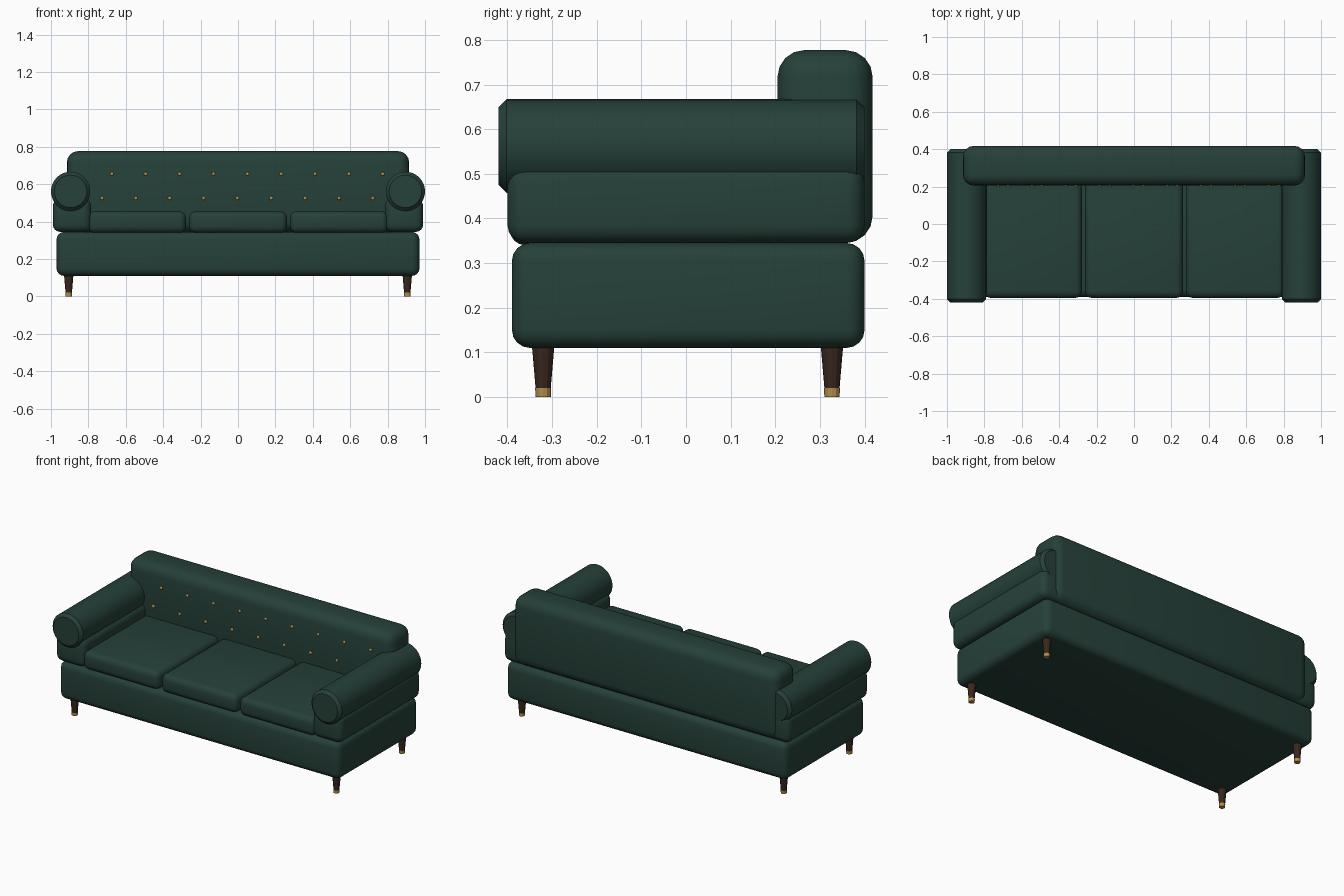
import bpy
import bmesh
from math import radians
from mathutils import Matrix, Vector

cube = bpy.data.objects.get("Cube")
if cube:
    bpy.data.objects.remove(cube, do_unlink=True)


def material(name, rgb, roughness):
    mat = bpy.data.materials.new(name)
    mat.use_nodes = True
    mat.diffuse_color = (*rgb, 1)
    shader = next(n for n in mat.node_tree.nodes if n.type == 'BSDF_PRINCIPLED')
    shader.inputs["Base Color"].default_value = (*rgb, 1)
    shader.inputs["Roughness"].default_value = roughness
    return mat


green = material("green upholstery", (0.019, 0.052, 0.041), 0.8)
walnut = material("dark walnut", (0.040, 0.020, 0.013), 0.5)
brass = material("brass", (0.45, 0.27, 0.075), 0.4)


def finish(bm, name, mat, smooth=40):
    """Turn a bmesh into a shaded object."""
    mesh = bpy.data.meshes.new(name)
    bm.to_mesh(mesh)
    bm.free()
    mesh.materials.append(mat)
    obj = bpy.data.objects.new(name, mesh)
    bpy.context.collection.objects.link(obj)
    if smooth:
        bpy.ops.object.select_all(action='DESELECT')
        obj.select_set(True)
        bpy.context.view_layer.objects.active = obj
        bpy.ops.object.shade_smooth_by_angle(angle=radians(smooth))
    return obj


def padded_box(name, low, high, radius, segments=4):
    """Upholstered block with rounded edges between two corners."""
    low, high = Vector(low), Vector(high)
    bm = bmesh.new()
    bmesh.ops.create_cube(bm, size=1)
    bmesh.ops.scale(bm, vec=high - low, verts=bm.verts)
    bmesh.ops.translate(bm, vec=(low + high) / 2, verts=bm.verts)
    bmesh.ops.bevel(bm, geom=bm.edges[:], offset=radius, segments=segments,
                    profile=0.5, affect='EDGES', clamp_overlap=True)
    return finish(bm, name, green)


def tapered(name, mat, x, y, z0, z1, r0, r1):
    """Upright twelve-sided tapered post."""
    bm = bmesh.new()
    bmesh.ops.create_cone(bm, cap_ends=True, segments=12, radius1=r0, radius2=r1,
                          depth=z1 - z0,
                          matrix=Matrix.Translation((x, y, (z0 + z1) / 2)))
    return finish(bm, name, mat, smooth=0)


def arm_roll(name, x):
    """Cylinder along y with chamfered ends."""
    bm = bmesh.new()
    place = Matrix.Translation((x, -0.01, 0.562)) @ Matrix.Rotation(radians(90), 4, 'X')
    bmesh.ops.create_cone(bm, cap_ends=True, segments=32, radius1=0.105,
                          radius2=0.105, depth=0.82, matrix=place)
    rims = [e for e in bm.edges if abs(e.verts[0].co.y - e.verts[1].co.y) < 0.01]
    bmesh.ops.bevel(bm, geom=rims, offset=0.018, segments=1, affect='EDGES')
    return finish(bm, name, green, smooth=30)


# Base and backrest
padded_box("base", (-0.97, -0.39, 0.11), (0.97, 0.40, 0.345), 0.04)
padded_box("backrest", (-0.915, 0.205, 0.345), (0.915, 0.418, 0.777), 0.06)

# Seat cushions
for i, side in enumerate(("right", "middle", "left")):
    x = (i - 1) * 0.54
    padded_box(f"{side}_seat_cushion", (x - 0.262, -0.395, 0.34),
               (x + 0.262, 0.23, 0.455), 0.035)

# Arms and legs, mirrored left and right
for side, s in (("left", 1), ("right", -1)):
    inner, outer = sorted((s * 0.785, s * 0.99))
    padded_box(f"{side}_arm", (inner, -0.40, 0.345), (outer, 0.40, 0.522), 0.04)
    arm_roll(f"{side}_arm_roll", s * 0.895)
    for end, y in (("front", -0.32), ("back", 0.327)):
        tapered(f"{end}_{side}_leg", walnut, s * 0.905, y, 0.02, 0.125, 0.017, 0.026)
        tapered(f"{end}_{side}_leg_cap", brass, s * 0.905, y, 0, 0.02, 0.017, 0.018)

# Tufting buttons in two staggered rows
for row, shift, z in (("upper", 0.05, 0.655), ("lower", -0.003, 0.526)):
    bm = bmesh.new()
    for i in range(-4, 5):
        place = (Matrix.Translation((i * 0.181 + shift, 0.204, z))
                 @ Matrix.Diagonal((1, 0.7, 1, 1)))
        bmesh.ops.create_uvsphere(bm, u_segments=10, v_segments=6,
                                  radius=0.01, matrix=place)
    finish(bm, f"{row}_button_row", brass, smooth=60)
